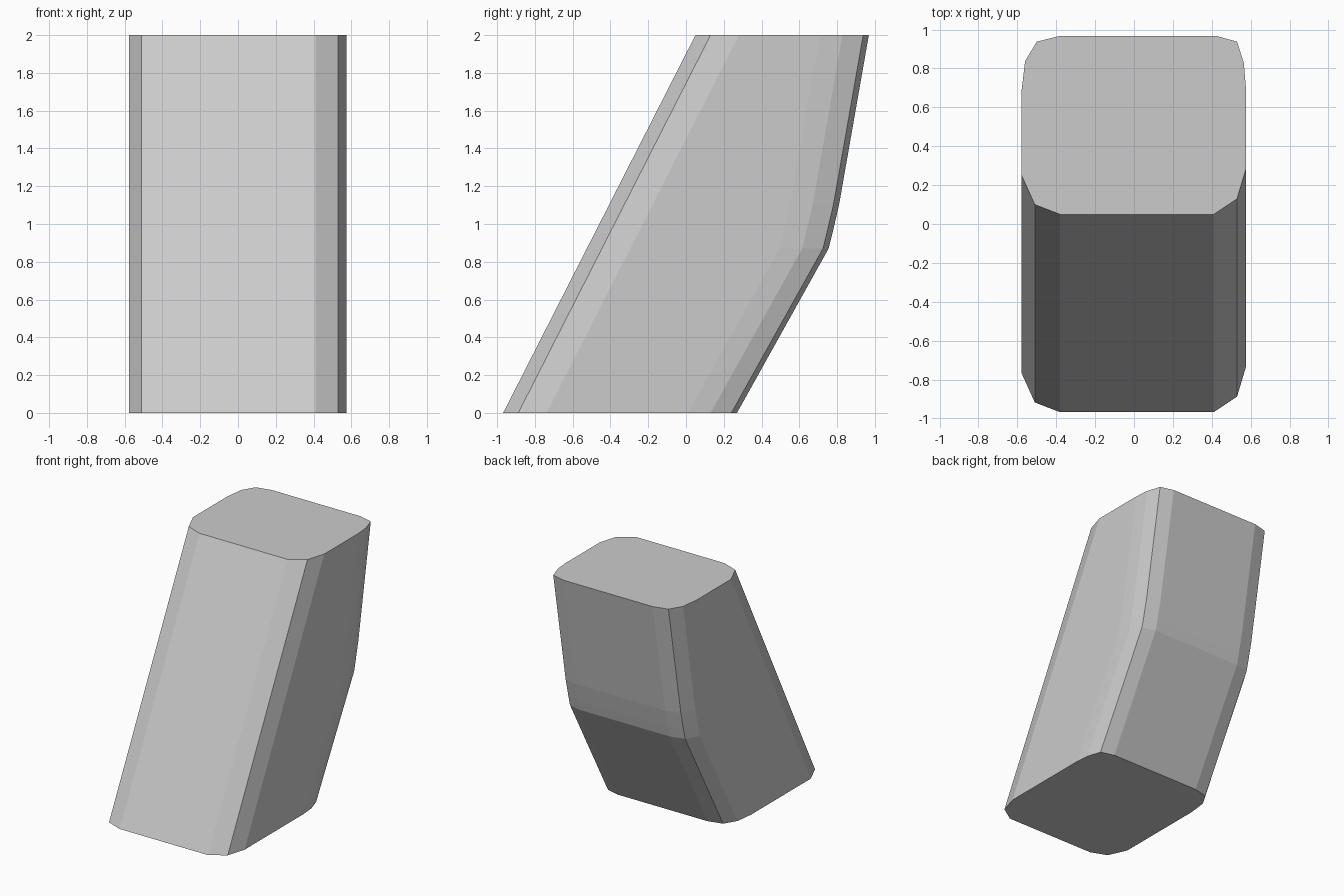
import bpy, bmesh

if "Cube" in bpy.data.objects:
    bpy.data.objects.remove(bpy.data.objects["Cube"])

# Rounded-rectangle section: front and back y, plus offsets for the corner cuts
def section(z, front, back):
    pts = [(-0.38, front), (0.41, front), (0.53, front + 0.05 + 0.03), (0.575, front + 0.23),
           (0.575, back - 0.26), (0.565, back - 0.14), (0.53, back - 0.03), (0.42, back),
           (-0.38, back), (-0.50, back - 0.03), (-0.56, back - 0.13), (-0.578, back - 0.28),
           (-0.578, front + 0.20), (-0.51, front + 0.05), ]
    return [(x, y, z) for x, y in pts]

# Sloped front, back that bends at mid height
profile = [(0.0, 0.27), (0.87, 0.755), (0.95, 0.775), (1.10, 0.81), (2.0, 0.968)]

bm = bmesh.new()
rings = [[bm.verts.new(p) for p in section(z, -0.968 + 0.509 * z, back)]
         for z, back in profile]
for low, high in zip(rings, rings[1:]):
    n = len(low)
    for i in range(n):
        j = (i + 1) % n
        bm.faces.new((low[i], low[j], high[j], high[i]))

# Flat end caps
bm.faces.new(rings[0][::-1])
bm.faces.new(rings[-1])
bmesh.ops.recalc_face_normals(bm, faces=bm.faces)

mesh = bpy.data.meshes.new("slanted_block")
bm.to_mesh(mesh)
bm.free()
block = bpy.data.objects.new("slanted_block", mesh)
bpy.context.collection.objects.link(block)
